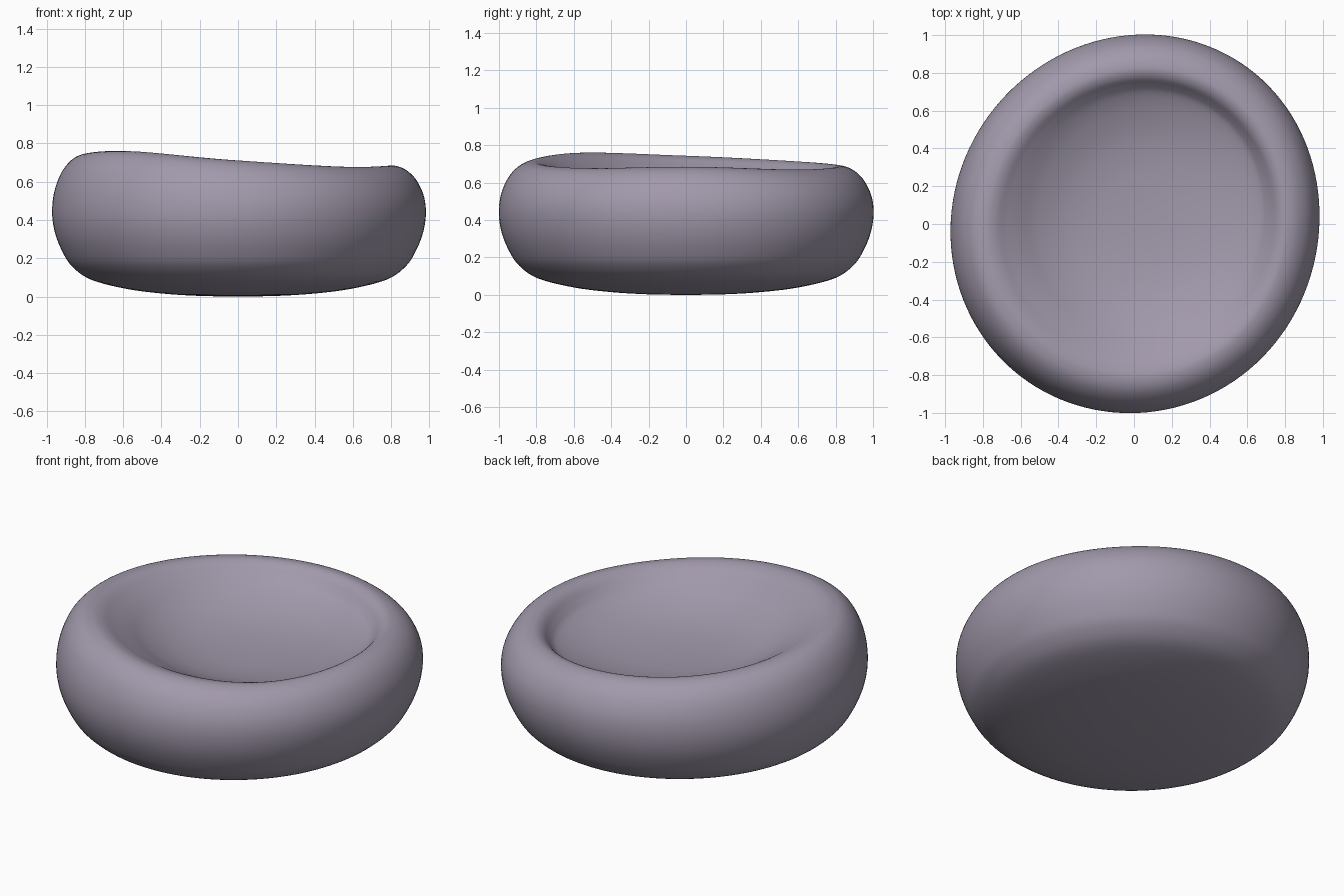
import bpy, bmesh, math

if "Cube" in bpy.data.objects:
    bpy.data.objects.remove(bpy.data.objects["Cube"])


def spline(p0, p1, p2, p3, t):
    """Catmull-Rom interpolation of one number."""
    return 0.5 * (2 * p1 + (p2 - p0) * t + (2 * p0 - 5 * p1 + 4 * p2 - p3) * t * t
                  + (3 * p1 - p0 - 3 * p2 + p3) * t ** 3)


# cross-section from base centre, round the side, over the rim, into the seat
PROFILE = [(0, 0), (0.2, 0.003), (0.4, 0.015), (0.6, 0.04), (0.79, 0.088), (0.89, 0.155),
           (0.945, 0.235), (0.985, 0.335), (1.0, 0.44), (0.987, 0.55), (0.945, 0.65),
           (0.885, 0.713), (0.82, 0.735), (0.765, 0.72), (0.71, 0.677), (0.65, 0.632),
           (0.56, 0.583), (0.43, 0.535), (0.28, 0.505), (0.13, 0.493), (0, 0.49)]
RIM_INDEX = 12
MID, CREST, FLOOR = 0.44, 0.735, 0.49
# rim height every 45 degrees, starting at +x
RIM = [0.685, 0.67, 0.69, 0.715, 0.743, 0.758, 0.712, 0.678]
STEPS, SEGMENTS = 5, 128


def rim_height(a):
    f = a / (2 * math.pi) * 8
    i = int(f)
    return spline(*[RIM[(i + k) % 8] for k in (-1, 0, 1, 2)], f - i)


def smooth_profile():
    pts = []
    last = len(PROFILE) - 1
    for i in range(last):
        q = [PROFILE[min(max(i + k, 0), last)] for k in (-1, 0, 1, 2)]
        for s in range(STEPS):
            t = s / STEPS
            pts.append((spline(*[p[0] for p in q], t), spline(*[p[1] for p in q], t),
                        i >= RIM_INDEX))
    return pts[1:]


def place(r, z, inner, a):
    h = rim_height(a)
    # slightly lopsided oval outline
    g = 1 + 0.018 * max(0, math.cos(a - math.radians(315))) ** 4
    g += 0.009 * math.cos(a - math.radians(45)) ** 3
    x = 0.975 * g * r * math.cos(a - 0.025)
    y = g * r * math.sin(a + 0.025)
    if inner:
        # seat hollow sits off centre and is lower towards the low side of the rim
        tilt = -0.03 * (x + 0.3 * y) * min(1, (0.82 - r) / 0.15)
        z = FLOOR + (z - FLOOR) * (h - FLOOR) / (CREST - FLOOR) + tilt
        w = min(1, (0.82 - r) / 0.2)
        w = w * w * (3 - 2 * w)
        x, y = x + 0.035 * w, y + 0.045 * w
    elif z > MID:
        z = MID + (z - MID) * (h - MID) / (CREST - MID)
    return x, y, z


# cushion body
bm = bmesh.new()
rings = []
for r, z, inner in smooth_profile():
    rings.append([bm.verts.new(place(r, z, inner, 2 * math.pi * j / SEGMENTS))
                  for j in range(SEGMENTS)])
base = bm.verts.new((0, 0, 0))
centre = bm.verts.new((0.035, 0.045, FLOOR))
for j in range(SEGMENTS):
    k = (j + 1) % SEGMENTS
    bm.faces.new((base, rings[0][k], rings[0][j]))
    bm.faces.new((centre, rings[-1][j], rings[-1][k]))
    for lo, hi in zip(rings, rings[1:]):
        bm.faces.new((lo[j], lo[k], hi[k], hi[j]))
bmesh.ops.recalc_face_normals(bm, faces=bm.faces)
for f in bm.faces:
    f.smooth = True
mesh = bpy.data.meshes.new("cushion_seat")
bm.to_mesh(mesh)
bm.free()
seat = bpy.data.objects.new("cushion_seat", mesh)
bpy.context.collection.objects.link(seat)

# muted mauve fabric
mat = bpy.data.materials.new("mauve_fabric")
mat.diffuse_color = (0.36, 0.32, 0.41, 1)
mat.use_nodes = True
mat.node_tree.nodes["Principled BSDF"].inputs["Base Color"].default_value = mat.diffuse_color
mesh.materials.append(mat)
